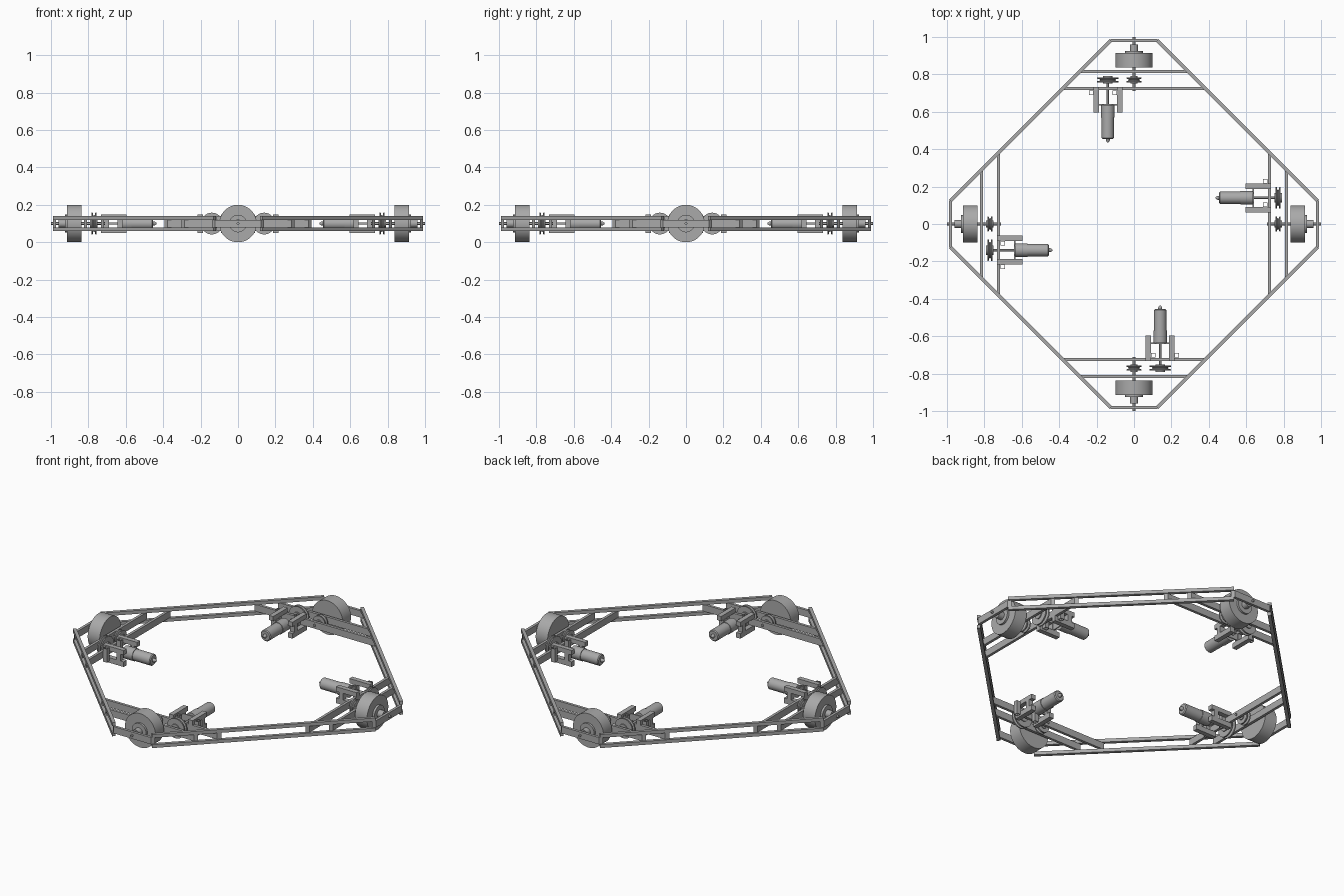
import bpy
import bmesh
from math import pi, radians
from mathutils import Matrix, Vector

default = bpy.data.objects.get("Cube")
if default:
    bpy.data.objects.remove(default, do_unlink=True)

MID = 0.1  # height of every axle

grey = bpy.data.materials.new("plain grey metal")
grey.use_nodes = True
colour = (0.4, 0.4, 0.4, 1)
grey.diffuse_color = colour
grey.node_tree.nodes["Principled BSDF"].inputs["Base Color"].default_value = colour


def finish(name, bm, turn, smooth=False):
    """Turn a part into its corner and link it."""
    bmesh.ops.recalc_face_normals(bm, faces=bm.faces)
    bm.transform(Matrix.Rotation(turn, 4, 'Z'))
    mesh = bpy.data.meshes.new(name)
    bm.to_mesh(mesh)
    bm.free()
    mesh.materials.append(grey)
    obj = bpy.data.objects.new(name, mesh)
    bpy.context.collection.objects.link(obj)
    if smooth:
        bpy.ops.object.select_all(action='DESELECT')
        obj.select_set(True)
        bpy.context.view_layer.objects.active = obj
        bpy.ops.object.shade_smooth_by_angle(angle=radians(35))


def add_box(bm, x, y, z):
    """Box between (low, high) pairs."""
    low, high = Vector((x[0], y[0], z[0])), Vector((x[1], y[1], z[1]))
    size = high - low
    bmesh.ops.create_cube(bm, size=1, matrix=Matrix.Translation((low + high) / 2)
                          @ Matrix.Diagonal((*size, 1)))


def box(name, turn, x, y, z):
    bm = bmesh.new()
    add_box(bm, x, y, z)
    finish(name, bm, turn)


def prism(name, turn, outline, z):
    """Upright extrusion of a flat outline."""
    bm = bmesh.new()
    face = bm.faces.new([bm.verts.new((x, y, z[0])) for x, y in outline])
    top = bmesh.ops.extrude_face_region(bm, geom=[face])["geom"]
    bmesh.ops.translate(bm, vec=(0, 0, z[1] - z[0]),
                        verts=[v for v in top if isinstance(v, bmesh.types.BMVert)])
    finish(name, bm, turn)


def lathe(name, turn, x, profile, sides=40):
    """Spin (y, radius) points around an axle running along y."""
    bm = bmesh.new()
    pts = [(profile[0][0], 0)] + profile + [(profile[-1][0], 0)]
    verts = [bm.verts.new((x, y, MID + r)) for y, r in pts]
    edges = [bm.edges.new(pair) for pair in zip(verts, verts[1:])]
    bmesh.ops.spin(bm, geom=verts + edges, cent=(x, 0, MID), axis=(0, 1, 0),
                   angle=2 * pi, steps=sides, use_merge=True)
    bmesh.ops.remove_doubles(bm, verts=bm.verts, dist=1e-5)
    finish(name, bm, turn, smooth=True)


def pulley(name, turn, x, y, radius, half):
    """Two flanges around a grooved core."""
    core, lip = radius * 0.72, half * 0.5
    lathe(name, turn, x, [(y - half - 0.006, radius * 0.45), (y - half, radius * 0.45),
                          (y - half, radius), (y - lip, radius), (y - lip / 2, core),
                          (y + lip / 2, core), (y + lip, radius), (y + half, radius),
                          (y + half, radius * 0.45), (y + half + 0.006, radius * 0.45)])


def cross_beam(name, turn, y, half):
    """Beam between the rails with its ends cut along them."""
    prism(name, turn, [(-half, y + 0.008), (half, y + 0.008),
                       (half - 0.016, y - 0.008), (0.016 - half, y - 0.008)], (0.08, 0.12))


LOW, HIGH = (0.06, 0.08), (0.12, 0.14)
MOTOR_X = 0.14

for i, side in enumerate(("front", "left", "back", "right")):
    turn = i * pi / 2

    # Paired long rails running to the next corner
    for level, z in (("lower", LOW), ("upper", HIGH)):
        prism(f"{side}_{level}_rail", turn,
              [(0.13, -0.99), (0.99, -0.13), (0.975, -0.118), (0.118, -0.975)], z)

    # Beams held between the rails
    cross_beam(f"{side}_end_beam", turn, -0.981, 0.138)
    cross_beam(f"{side}_middle_beam", turn, -0.815, 0.303)
    cross_beam(f"{side}_inner_beam", turn, -0.725, 0.393)

    # Wheel, hub, axle and driven pulley
    lathe(f"{side}_wheel", turn, 0,
          [(-0.914, 0.1), (-0.836, 0.1)], 48)
    lathe(f"{side}_hub", turn, 0, [(-0.96, 0.022), (-0.926, 0.022), (-0.926, 0.047),
                                   (-0.91, 0.047)])
    lathe(f"{side}_axle", turn, 0, [(-1.0, 0.007), (-0.71, 0.007)], 16)
    pulley(f"{side}_wheel_pulley", turn, 0, -0.77, 0.04, 0.014)

    # Motor with gearbox, rear tip, shaft and drive pulley
    lathe(f"{side}_motor", turn, MOTOR_X,
          [(-0.637, 0.036), (-0.57, 0.036), (-0.57, 0.033), (-0.46, 0.033),
           (-0.455, 0.028), (-0.455, 0.011), (-0.447, 0.011), (-0.435, 0.003)])
    lathe(f"{side}_motor_shaft", turn, MOTOR_X, [(-0.79, 0.006), (-0.637, 0.006)], 16)
    pulley(f"{side}_drive_pulley", turn, MOTOR_X, -0.77, 0.058, 0.014)

    # Motor bracket: two side frames joined by slim cross bars
    for part, x in (("inner", 0.062), ("outer", 0.188)):
        bm = bmesh.new()
        for z in ((0.05, 0.08), (0.12, 0.147)):
            add_box(bm, (x, x + 0.028), (-0.733, -0.597), z)
        add_box(bm, (x, x + 0.028), (-0.645, -0.617), (0.08, 0.12))
        finish(f"{side}_{part}_bracket", bm, turn)

        # Hollow post beside each side frame
        bm = bmesh.new()
        a, b, wall = x + 0.028, x + 0.053, 0.003
        z = (0.06, 0.14)
        for wall_x in ((a, a + wall), (b - wall, b)):
            add_box(bm, wall_x, (-0.715, -0.69), z)
        for wall_y in ((-0.715, -0.715 + wall), (-0.69 - wall, -0.69)):
            add_box(bm, (a, b), wall_y, z)
        finish(f"{side}_{part}_post", bm, turn)
    box(f"{side}_motor_plate", turn, (0.09, 0.188), (-0.641, -0.634), (0.08, 0.12))
